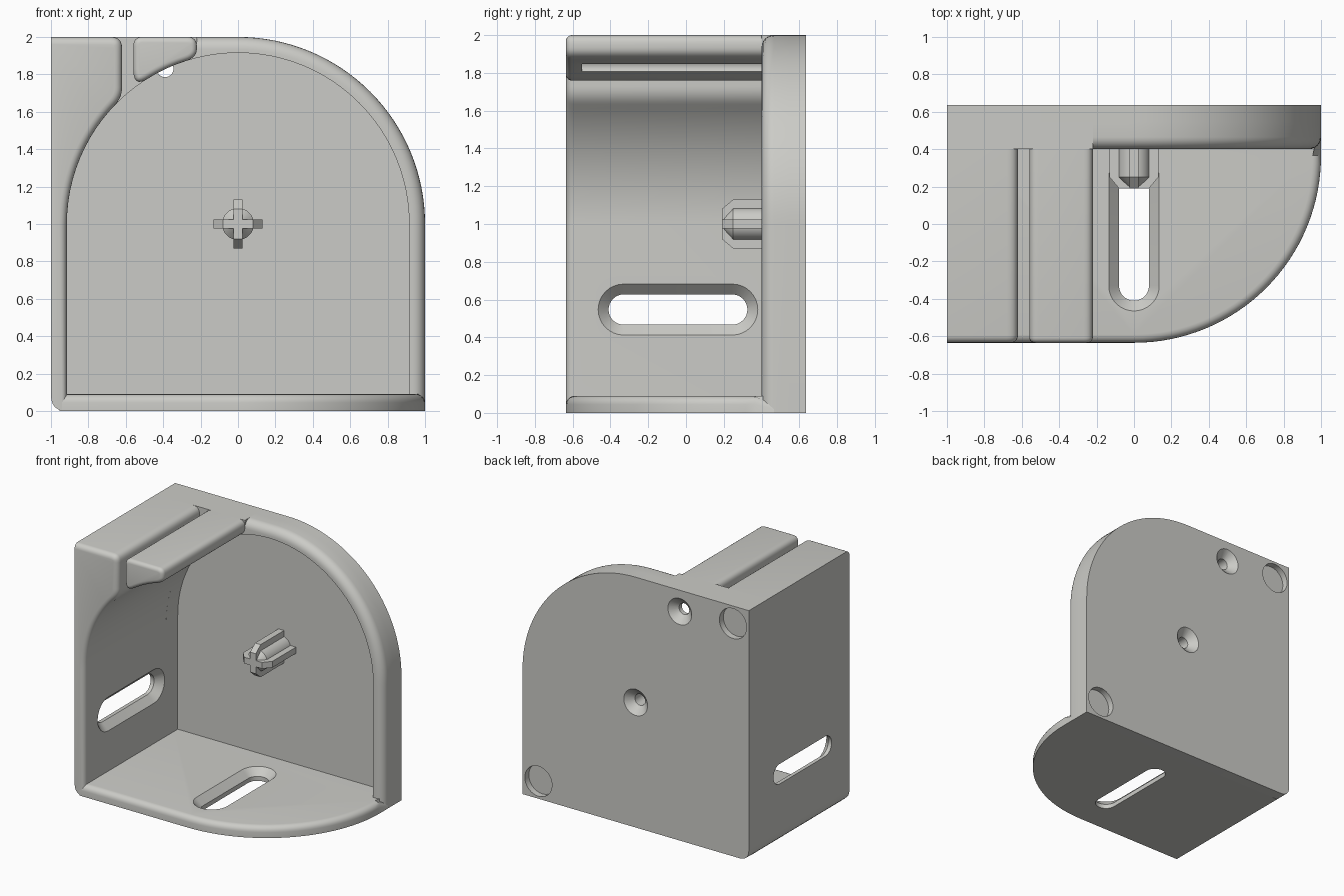
import bpy, bmesh, math
from mathutils import Vector

if "Cube" in bpy.data.objects:
    bpy.data.objects.remove(bpy.data.objects["Cube"])

FRONT, BACK, RIM, INNER = -0.635, 0.635, 0.40, 0.546   # depth planes
T, R = 0.085, 0.915                                    # wall thickness, arch radius

grey = bpy.data.materials.new("light_grey")
grey.diffuse_color = (0.60, 0.60, 0.57, 1)
grey.use_nodes = True
grey.node_tree.nodes["Principled BSDF"].inputs["Base Color"].default_value = grey.diffuse_color


def solid(name, rings, bevel=0, pick=None):
    """Closed loft through equal-length rings, with optional rounded edges."""
    bm = bmesh.new()
    vs = [[bm.verts.new(p) for p in ring] for ring in rings]
    n = len(vs[0])
    for a, b in zip(vs, vs[1:]):
        for i in range(n):
            bm.faces.new((a[i], a[(i + 1) % n], b[(i + 1) % n], b[i]))
    bm.faces.new(vs[0])
    bm.faces.new(vs[-1][::-1])
    bmesh.ops.recalc_face_normals(bm, faces=bm.faces)
    if bevel:
        edges = [e for e in bm.edges if pick(e.verts[0].co, e.verts[1].co)]
        bmesh.ops.bevel(bm, geom=edges, offset=bevel, segments=5, profile=0.5,
                        affect='EDGES', clamp_overlap=False)
    me = bpy.data.meshes.new(name)
    bm.to_mesh(me)
    bm.free()
    me.materials.append(grey)
    ob = bpy.data.objects.new(name, me)
    bpy.context.collection.objects.link(ob)
    return ob


def prism(name, pts, y0, y1, **kw):
    """Extrude an x-z profile along y."""
    return solid(name, [[(x, y, z) for x, z in pts] for y in (y0, y1)], **kw)


def lathe(name, x, z, profile, n=32):
    """Revolve (y, radius) pairs about an axis parallel to y."""
    return solid(name, [[(x + r * math.cos(2 * math.pi * i / n), y,
                          z + r * math.sin(2 * math.pi * i / n)) for i in range(n)]
                        for y, r in profile])


def bez(a, c, b, n=6):
    return [tuple((1 - t) ** 2 * a[k] + 2 * t * (1 - t) * c[k] + t * t * b[k] for k in (0, 1))
            for t in (i / n for i in range(n + 1))]


def arch(x):
    return 1 + math.sqrt(max(R * R - x * x, 0))


def arch_run(x0, x1, n=20):
    """Points on the arch, evenly spaced by angle."""
    a, b = math.acos(x0 / R), math.acos(x1 / R)
    return [(R * math.cos(a + (b - a) * i / n), 1 + R * math.sin(a + (b - a) * i / n))
            for i in range(n + 1)]


def cut(ob, *cutters):
    bpy.context.view_layer.objects.active = ob
    for c in cutters:
        m = ob.modifiers.new("cut", 'BOOLEAN')
        m.operation, m.solver, m.object = 'DIFFERENCE', 'EXACT', c
        bpy.ops.object.modifier_apply(modifier=m.name)


low_corner = bez((-1, T), (-1, 0), (-R, 0))

# Back plate with one big rounded corner
q = [(math.cos(math.pi / 2 * i / 32), 1 + math.sin(math.pi / 2 * i / 32)) for i in range(33)]
back_plate = prism("back_plate", [(-1, 2)] + low_corner + [(1, 0)] + q, INNER, BACK)

# Square rear corner behind the cable slot
rear_corner = prism("rear_corner", [(-1, 2)] + low_corner + arch_run(-R, -0.22) + [(-0.22, 2)],
                    RIM, INNER)

# Rounded rim around the right side of the plate
path = [((x, arch(x)), (x, 2)) for x in (-0.23, -0.17, -0.11, -0.05)]
path += [((R * x, 1 + R * (z - 1)), (x, z)) for x, z in reversed(q)]
path += [((R, 0), (1, 0))]
rings, fr = [], 0.065
for i, o in path:
    i, o = Vector(i), Vector(o)
    d = (o - i).normalized()
    ring = [(i.x, INNER, i.y), (i.x, RIM, i.y)]
    for k in range(7):
        t = math.pi / 2 * k / 6
        p = o - d * fr * (1 - math.sin(t))
        ring.append((p.x, RIM + fr * (1 - math.cos(t)), p.y))
    rings.append(ring + [(o.x, INNER, o.y)])
solid("plate_rim", rings)


def at_front(a, b):
    return abs(a.y - FRONT) < 1e-4 and abs(b.y - FRONT) < 1e-4


# Left wall growing into the solid upper corner
wall = [(-1, 2)] + low_corner + arch_run(-R, -0.66)
wall += bez((-0.66, arch(-0.66)), (-0.62, 1.676), (-0.62, 1.73))[1:]
wall += bez((-0.62, 1.94), (-0.62, 2), (-0.68, 2))
left_wall = prism("left_wall", wall, FRONT, RIM, bevel=0.04,
                  pick=lambda a, b: at_front(a, b) and (a.x + b.x) / 2 > -0.99
                  and (a.z + b.z) / 2 > 0.1)

# Wedge-shaped finger on the other side of the cable slot
wedge = bez((-0.56, 1.95), (-0.56, 2), (-0.51, 2))[::-1]
wedge += bez((-0.56, 1.83), (-0.56, 1.729), (-0.49, arch(-0.49)))
wedge += arch_run(-0.49, -0.28, 8)[1:]
wedge += bez((-0.28, arch(-0.28)), (-0.22, 1.89), (-0.22, 1.935))[1:]
wedge += bez((-0.22, 1.95), (-0.22, 2), (-0.27, 2))
top_finger = prism("top_finger", wedge, FRONT, RIM, bevel=0.03, pick=at_front)

# Floor with rounded right front
fl = [(-0.955, INNER), (-0.955, FRONT)]
fl += [(math.sin(math.pi / 2 * i / 32), FRONT + 1 - math.cos(math.pi / 2 * i / 32))
       for i in range(33)]
fl += [(1, INNER)]
floor = solid("floor", [[(x, y, z) for x, y in fl] for z in (0, 0.09)], bevel=0.045,
              pick=lambda a, b: min(a.z, b.z) > 0.08 and (a.y + b.y) / 2 < 0.37
              and (a.x + b.x) / 2 > -0.95)

# Cross-shaped pin
pin = [lathe("pin_core", 0, 1, [(INNER, 0.085), (0.25, 0.085), (0.19, 0.025)])]
half = [(0.25, 0.13), (0.19, 0.08)]
prof = [(INNER, 0.13)] + half + [(y, -r) for y, r in half[::-1]] + [(INNER, -0.13)]
pin.append(solid("pin_upright_fin", [[(s, y, 1 + r) for y, r in prof] for s in (-0.025, 0.025)]))
pin.append(solid("pin_cross_fin", [[(r, y, 1 + s) for y, r in prof] for s in (-0.025, 0.025)]))


# Cutters: long countersunk slots, screw holes, round rear pockets
def slot_rings(steps, place):
    out = []
    for d, r in steps:
        ring = []
        for c, a0 in ((0.245, 0), (-0.33, math.pi)):
            for k in range(17):
                a = a0 + math.pi * k / 16
                ring.append(place(r * math.cos(a), c + r * math.sin(a), d))
        out.append(ring)
    return out


steps = [(0.02, 0.135), (0, 0.135), (-0.055, 0.08), (-0.12, 0.08)]
floor_slot = solid("cutter_floor_slot", slot_rings(steps, lambda u, y, d: (u, y, 0.09 + d)))
wall_slot = solid("cutter_wall_slot", slot_rings(steps, lambda u, y, d: (-R + d, y, 0.547 + u)))
sink = [(0.65, 0.105), (BACK, 0.105), (0.58, 0.045)]
pin_hole = lathe("cutter_pin_hole", 0, 1, sink + [(0.35, 0.045)])
top_hole = lathe("cutter_top_hole", -0.39, 1.83, sink + [(-0.55, 0.045)])
pockets = [lathe("cutter_pocket", s * 0.86, 1 - s * 0.86, [(0.65, 0.12), (0.585, 0.12)])
           for s in (-1, 1)]

cut(floor, floor_slot)
cut(left_wall, wall_slot)
cut(back_plate, pin_hole, top_hole, *pockets)
cut(rear_corner, top_hole)
cut(top_finger, top_hole)
for p in pin:
    cut(p, pin_hole)
for c in [floor_slot, wall_slot, pin_hole, top_hole] + pockets:
    bpy.data.objects.remove(c)

# Smooth curves, crisp edges
for ob in bpy.context.collection.objects:
    ob.select_set(True)
    bpy.context.view_layer.objects.active = ob
bpy.ops.object.shade_smooth_by_angle(angle=math.radians(30))
